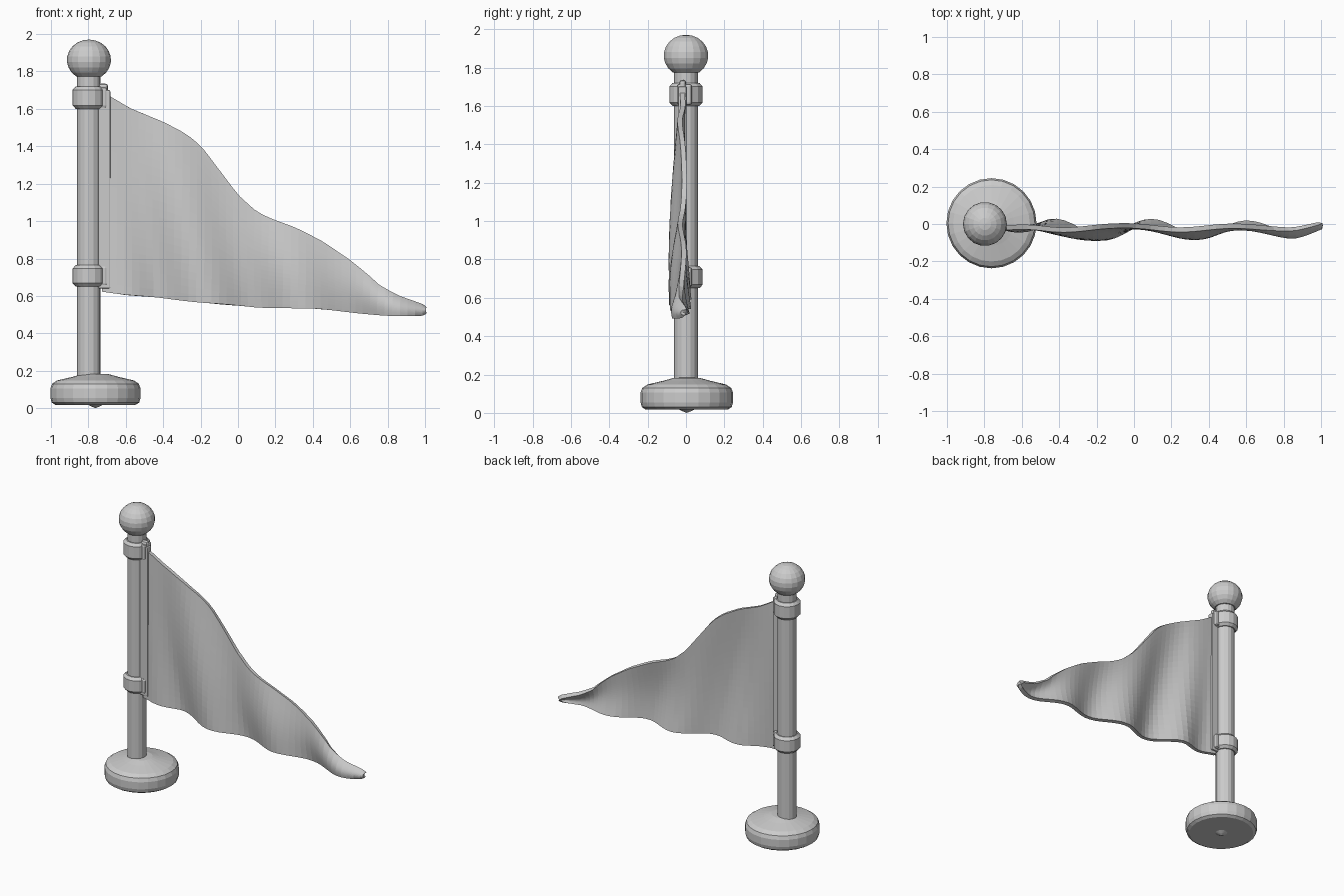
import bpy, bmesh, math

if "Cube" in bpy.data.objects:
    bpy.data.objects.remove(bpy.data.objects["Cube"])

POLE_X = -0.797


def make_object(name, bm, flat=True):
    bmesh.ops.recalc_face_normals(bm, faces=bm.faces)
    me = bpy.data.meshes.new(name)
    bm.to_mesh(me)
    bm.free()
    ob = bpy.data.objects.new(name, me)
    bpy.context.collection.objects.link(ob)
    return ob


def lathe(name, profile, cx, cy=0.0, sides=18):
    """Revolve (radius, z) points, starting and ending on the axis."""
    bm = bmesh.new()
    rings = []
    for r, z in profile:
        if r == 0:
            rings.append([bm.verts.new((cx, cy, z))] * sides)
        else:
            rings.append([bm.verts.new((cx + r * math.cos(2 * math.pi * i / sides),
                                        cy + r * math.sin(2 * math.pi * i / sides), z))
                          for i in range(sides)])
    for a, b in zip(rings, rings[1:]):
        for i in range(sides):
            j = (i + 1) % sides
            bm.faces.new(list(dict.fromkeys((a[i], a[j], b[j], b[i]))))
    return make_object(name, bm)


def box(name, lo, hi, bevel):
    bm = bmesh.new()
    bmesh.ops.create_cube(bm, size=1)
    for v in bm.verts:
        v.co = [(a + b) / 2 + c * (b - a) for a, b, c in zip(lo, hi, v.co)]
    bmesh.ops.bevel(bm, geom=bm.edges[:], offset=bevel, segments=2,
                    profile=0.5, affect='EDGES')
    return make_object(name, bm)


# Base disc with a shallow cone top and small foot nub
lathe("base", [(0, 0.0), (0.02, 0.008), (0.04, 0.018), (0.215, 0.018), (0.234, 0.03),
               (0.241, 0.055), (0.241, 0.105), (0.232, 0.13), (0.205, 0.148),
               (0.12, 0.168), (0.07, 0.182), (0, 0.185)], -0.762, 0.004, 24)

# Pole and ball finial
lathe("pole", [(0, 0.1), (0.063, 0.1), (0.063, 1.8), (0, 1.8)], POLE_X, 0, 16)
R, CZ = 0.118, 1.862
ball = [(0, 1.768)]
for k in range(10):
    a = math.radians(-54 + 16 * k)
    ball.append((R * math.cos(a), CZ + R * 0.92 * math.sin(a)))
ball.append((0, CZ + R * 0.92))
lathe("ball_finial", ball, POLE_X, 0, 18)

# Two collars with lugs reaching the flag bar
for name, z0, z1 in (("lower_collar", 0.65, 0.765), ("upper_collar", 1.6, 1.72)):
    lathe(name, [(0, z0), (0.07, z0), (0.087, z0 + 0.018), (0.087, z1 - 0.018),
                 (0.07, z1), (0, z1)], POLE_X, 0, 16)
    box(name + "_lug", (-0.78, -0.045, z0 + 0.005), (-0.70, 0.03, z1 - 0.005), 0.012)

# Upright bar holding the flag
box("flag_bar", (-0.748, -0.04, 0.64), (-0.683, 0.003, 1.7), 0.006)
box("bar_tip", (-0.745, -0.035, 1.66), (-0.695, 0.0, 1.735), 0.014)

# Flag outline, as (x, z) points
TOP = [(-0.73, 1.69), (-0.68, 1.665), (-0.58, 1.605), (-0.4, 1.53), (-0.28, 1.465),
       (-0.2, 1.40), (-0.1, 1.27), (0, 1.14), (0.1, 1.05), (0.18, 1.01), (0.3, 0.965),
       (0.45, 0.89), (0.6, 0.79), (0.7, 0.705), (0.75, 0.655), (0.85, 0.595),
       (0.96, 0.555), (0.985, 0.545), (1.0, 0.53)]
BOTTOM = [(-0.73, 0.623), (-0.6, 0.605), (-0.4, 0.59), (-0.2, 0.565), (0.1, 0.54),
          (0.4, 0.533), (0.6, 0.515), (0.8, 0.497), (0.93, 0.495), (0.985, 0.502),
          (1.0, 0.517)]


def sample(pts, x):
    for (x0, z0), (x1, z1) in zip(pts, pts[1:]):
        if x <= x1:
            return z0 + (z1 - z0) * (x - x0) / (x1 - x0)
    return pts[-1][1]


def ripple(x, z, t):
    ramp = min(1.0, max(0.0, (x + 0.7) / 0.25))
    fade = 1.0 - 0.35 * max(0.0, x)
    amp = 0.046 * (1 - 0.75 * t) * ramp * fade
    phase = 2 * math.pi * (x + 0.43 + 0.22 * (z - 0.6)) / 0.51
    belly = 0.018 * math.sin(math.pi * t) * ramp
    tip = 0.025 * max(0.0, (x - 0.85) / 0.15)
    return -0.02 - 0.01 * ramp * (1 - t) + amp * math.cos(phase) - belly + tip


# Waving pennant cloth
bm = bmesh.new()
xs = [-0.725 + 1.705 * i / 44 for i in range(45)] + [0.992, 1.0]
ROWS = 22
grid = []
for x in xs:
    zb, zt = sample(BOTTOM, x), sample(TOP, x)
    col = []
    for j in range(ROWS + 1):
        t = j / ROWS
        z = zb + (zt - zb) * t
        col.append(bm.verts.new((x, ripple(x, z, t), z)))
    grid.append(col)
for a, b in zip(grid, grid[1:]):
    for j in range(ROWS):
        bm.faces.new((a[j], b[j], b[j + 1], a[j + 1]))
flag = make_object("flag", bm)
mod = flag.modifiers.new("Thickness", 'SOLIDIFY')
mod.thickness = 0.026
mod.offset = 0
